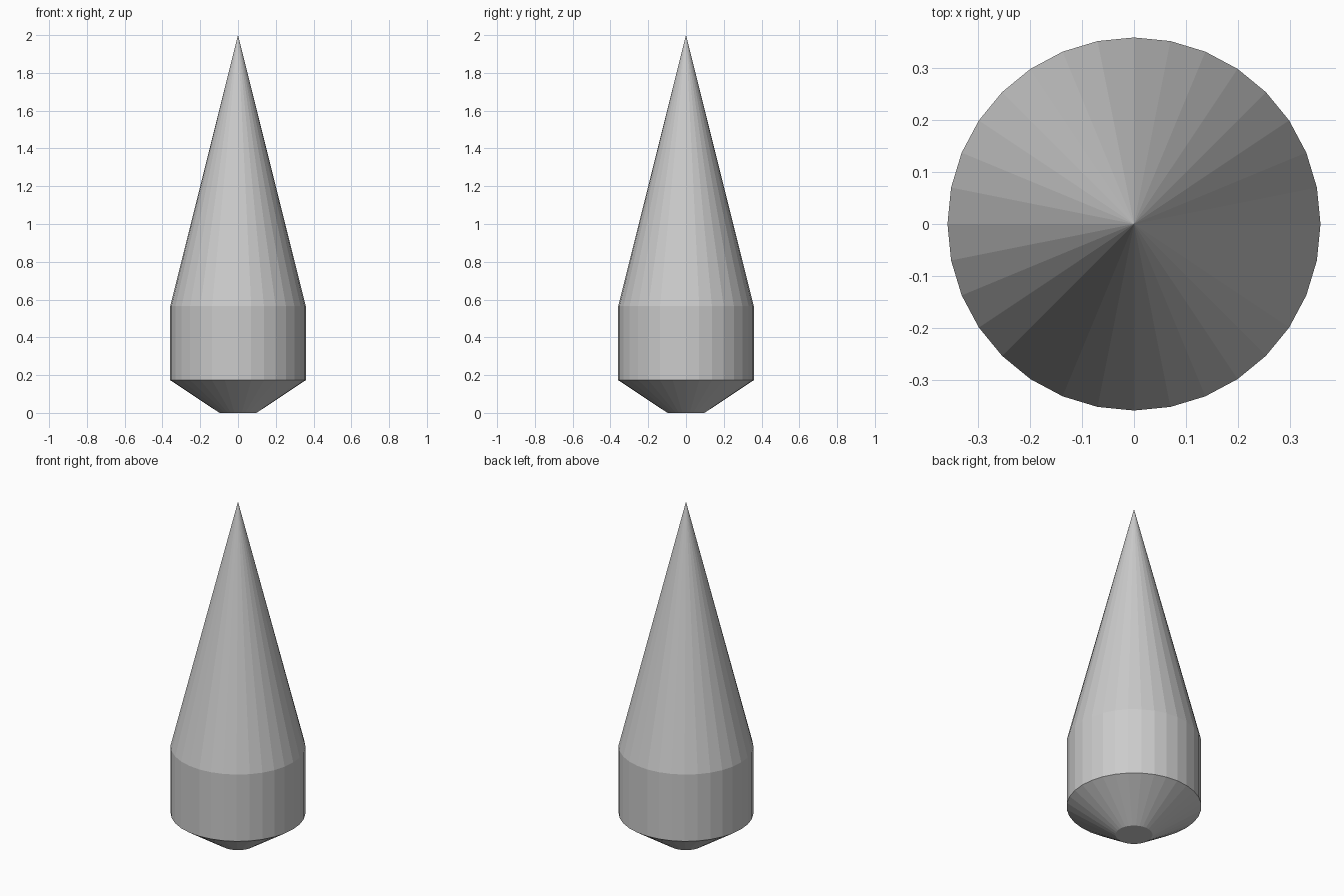
import bpy, bmesh
from math import cos, sin, tau

if "Cube" in bpy.data.objects:
    bpy.data.objects.remove(bpy.data.objects["Cube"])

SIDES = 32
# (radius, height) from the flat base up to the shoulder
PROFILE = [(0.098, 0.0), (0.359, 0.173), (0.359, 0.565)]
TIP_Z = 2.0

bm = bmesh.new()

# Rings of the tapered foot and straight collar
rings = [[bm.verts.new((r * cos(tau * i / SIDES), r * sin(tau * i / SIDES), z))
          for i in range(SIDES)] for r, z in PROFILE]
tip = bm.verts.new((0, 0, TIP_Z))

# Base cap, side walls and pointed cone
bm.faces.new(rings[0][::-1])
for i in range(SIDES):
    j = (i + 1) % SIDES
    for low, high in zip(rings, rings[1:]):
        bm.faces.new((low[i], low[j], high[j], high[i]))
    bm.faces.new((rings[-1][i], rings[-1][j], tip))

mesh = bpy.data.meshes.new("pointed_spike")
bm.to_mesh(mesh)
bm.free()
bpy.context.collection.objects.link(bpy.data.objects.new("pointed_spike", mesh))
